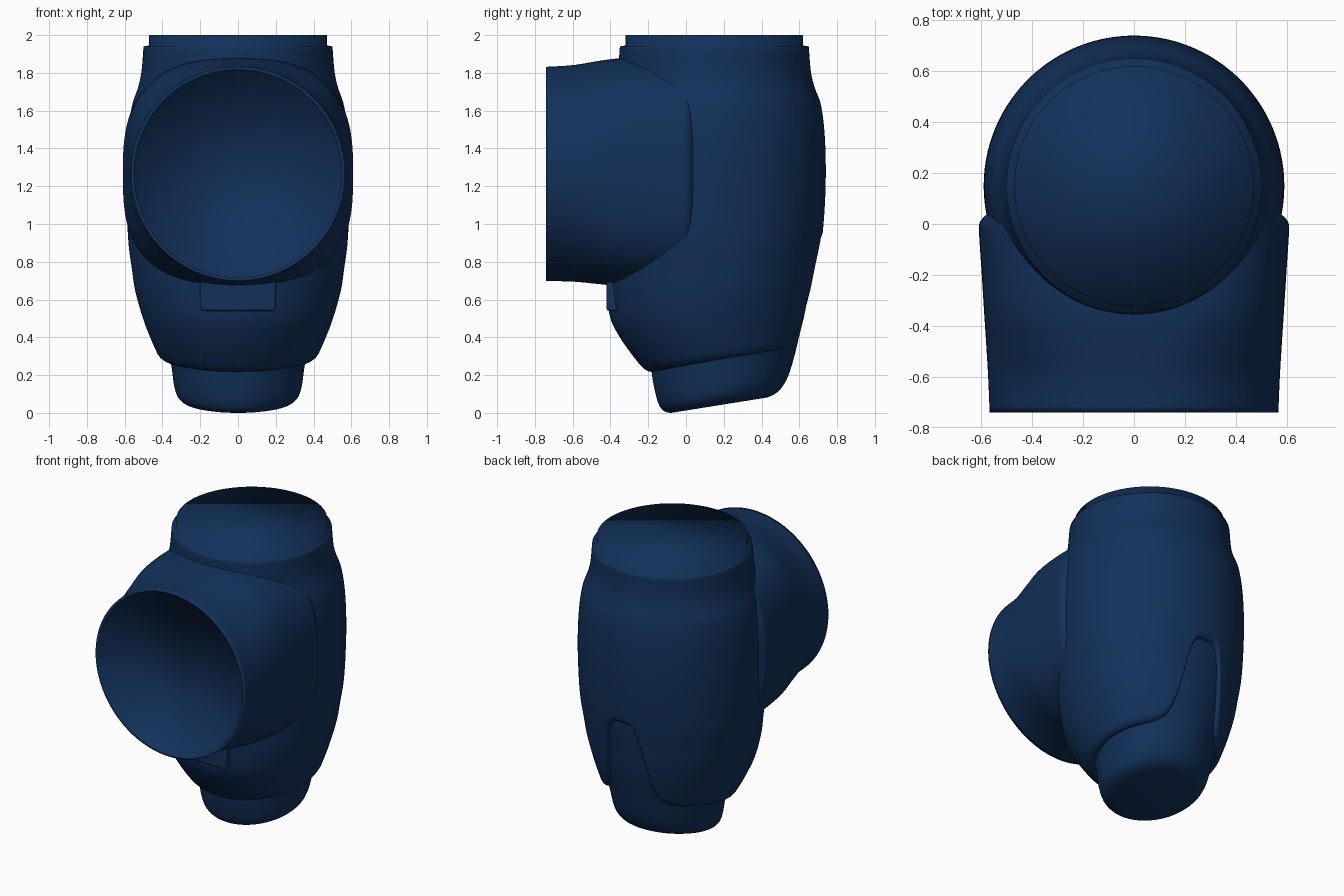
import bpy, bmesh
from math import sin, cos, pi

if "Cube" in bpy.data.objects:
    bpy.data.objects.remove(bpy.data.objects["Cube"])

N = 160
navy = bpy.data.materials.new("navy_plastic")
navy.diffuse_color = (0.006, 0.03, 0.10, 1)
navy.use_nodes = True
navy.node_tree.nodes["Principled BSDF"].inputs["Base Color"].default_value = navy.diffuse_color


def loft(name, rings, cap_start=True, cap_end=True):
    """Skin a list of closed rings, smooth shaded, with optional flat caps."""
    bm = bmesh.new()
    rows = [[bm.verts.new(p) for p in r] for r in rings]
    for a, b in zip(rows, rows[1:]):
        n = len(a)
        for i in range(n):
            j = (i + 1) % n
            bm.faces.new((a[i], a[j], b[j], b[i]))
    if cap_start:
        bm.faces.new(rows[0][::-1])
    if cap_end:
        bm.faces.new(rows[-1])
    bmesh.ops.recalc_face_normals(bm, faces=bm.faces[:])
    for f in bm.faces:
        f.smooth = True
    me = bpy.data.meshes.new(name)
    bm.to_mesh(me)
    bm.free()
    ob = bpy.data.objects.new(name, me)
    bpy.context.collection.objects.link(ob)
    me.materials.append(navy)
    return ob


def curve(table, z):
    """Smooth (Hermite) lookup of the columns after z in a profile table."""
    n = len(table)
    z = min(max(z, table[0][0]), table[-1][0])
    k = max(i for i in range(n - 1) if table[i][0] <= z)
    a, b = table[k], table[k + 1]
    p, q = table[max(k - 1, 0)], table[min(k + 2, n - 1)]
    h = b[0] - a[0]
    t = (z - a[0]) / h
    out = []
    for c in range(1, len(a)):
        ma = (b[c] - p[c]) / (b[0] - p[0]) * h
        mb = (q[c] - a[c]) / (q[0] - a[0]) * h
        out.append((2*t**3 - 3*t*t + 1) * a[c] + (t**3 - 2*t*t + t) * ma
                   + (3*t*t - 2*t**3) * b[c] + (t**3 - t*t) * mb)
    return out


def oval(w, yf, yb, th, inset=0):
    """Point on an oval; th = 0 is the back (+y)."""
    return ((w - inset) * sin(th), (yf + yb) / 2 + ((yb - yf) / 2 - inset) * cos(th))


# --- main shell: height, half width, front y, back y
SHELL = [
    (0.15, .34, -.16, .53), (0.22, .375, -.215, .56), (0.30, .42, -.28, .59),
    (0.40, .465, -.35, .622), (0.50, .503, -.40, .65), (0.65, .545, -.42, .68),
    (0.75, .56, -.425, .695), (0.90, .58, -.43, .718), (1.10, .588, -.438, .735),
    (1.30, .59, -.44, .74), (1.50, .58, -.43, .732), (1.64, .558, -.405, .712),
    (1.72, .53, -.378, .682), (1.80, .512, -.362, .662), (1.94, .50, -.35, .65)]
ANG = [2 * pi * i / N for i in range(N)]


def lower_edge(th):
    """Slanted lower rim of the shell, rising into a tongue cut-out at the back."""
    z = 0.22 + 0.16 * (0.39 - 0.39 * -cos(th) - 0.03)
    if cos(th) > 0:
        z += 0.58 / (1 + (abs(0.58 * sin(th)) / 0.16) ** 5)
    return z


def shell_point(z, th, inset=0):
    x, y = oval(*curve(SHELL, z), th, inset)
    return (x, y, z)


rings = [[shell_point(lower_edge(t) + dz, t, i) for t in ANG]
         for dz, i in ((.02, .07), (.002, .035), (.004, .015), (.018, .003))]
M = 36
for k in range(M + 1):
    u = k / M
    rings.append([shell_point((lower_edge(t) + .035) * (1 - u) + 1.1 * u, t) for t in ANG])
rings += [[shell_point(1.1 + 0.84 * k / 40, t) for t in ANG] for k in range(1, 41)]
# stepped plug on top
for z in (1.945, 2.0):
    rings.append([(*oval(.47, -.32, .62, t), z) for t in ANG])
loft("main_shell", rings, cap_start=False)

# --- tilted foot, whose back runs up inside the shell's tongue cut-out
FOOT = [
    (0.00, .23, -.08, .43), (0.006, .265, -.10, .455), (0.02, .295, -.122, .485),
    (0.05, .322, -.142, .515), (0.10, .338, -.158, .543), (0.20, .352, -.178, .575),
    (0.26, .366, -.185, .59), (0.32, .40, -.195, .605), (0.42, .44, -.22, .63),
    (0.60, .49, -.26, .662), (0.75, .515, -.28, .685), (0.95, .53, -.28, .69)]
rings = []
hs = [0, .003, .006, .012, .02, .03, .04, .05] + [.05 + .9 * k / 36 for k in range(1, 37)]
for h in hs:
    ring = []
    for t in ANG:
        x, y = oval(*curve(FOOT, h), t)
        ring.append((x, y, h + 0.16 * (y + 0.08)))
    rings.append(ring)
loft("foot", rings)

# --- side port: round mouth flaring to a squarer base that wraps the shell
# y, half width, half height, centre z, roundness exponent
PORT = [
    (-.74, .567, .567, 1.265, 2.0), (-.60, .573, .573, 1.268, 2.08),
    (-.45, .582, .592, 1.273, 2.4), (-.36, .588, .602, 1.274, 2.65),
    (-.20, .598, .604, 1.272, 2.8), (-.03, .609, .604, 1.265, 2.8),
    (0.0, .608, .602, 1.265, 2.8), (.02, .597, .592, 1.265, 2.8),
    (.045, .57, .57, 1.265, 2.8)]


def port_ring(y, a, b, c, n):
    s = lambda v: (1 if v >= 0 else -1) * abs(v) ** (2 / n)
    return [(a * s(sin(t)), y, c + b * s(cos(t))) for t in ANG]


# shallow socket in the mouth, then the outer wall
rings = [port_ring(-.68, .545, .545, 1.265, 2), port_ring(-.735, .548, .548, 1.265, 2)]
ys = [-.74 + .71 * k / 28 for k in range(29)] + [-.015, 0, .01, .02, .032, .045]
rings += [port_ring(y, *curve(PORT, y)) for y in ys]
loft("side_port", rings, cap_end=False)

# --- small flat pad below the port
bpy.ops.mesh.primitive_cube_add(size=1, location=(0, -.365, .62))
pad = bpy.context.object
pad.name = "pad_below_port"
pad.scale = (.40, .11, .16)
bpy.ops.object.transform_apply(location=False, rotation=False, scale=True)
bev = pad.modifiers.new("soft_edges", 'BEVEL')
bev.width, bev.segments = .012, 3
bpy.ops.object.shade_smooth_by_angle()
pad.data.materials.append(navy)
